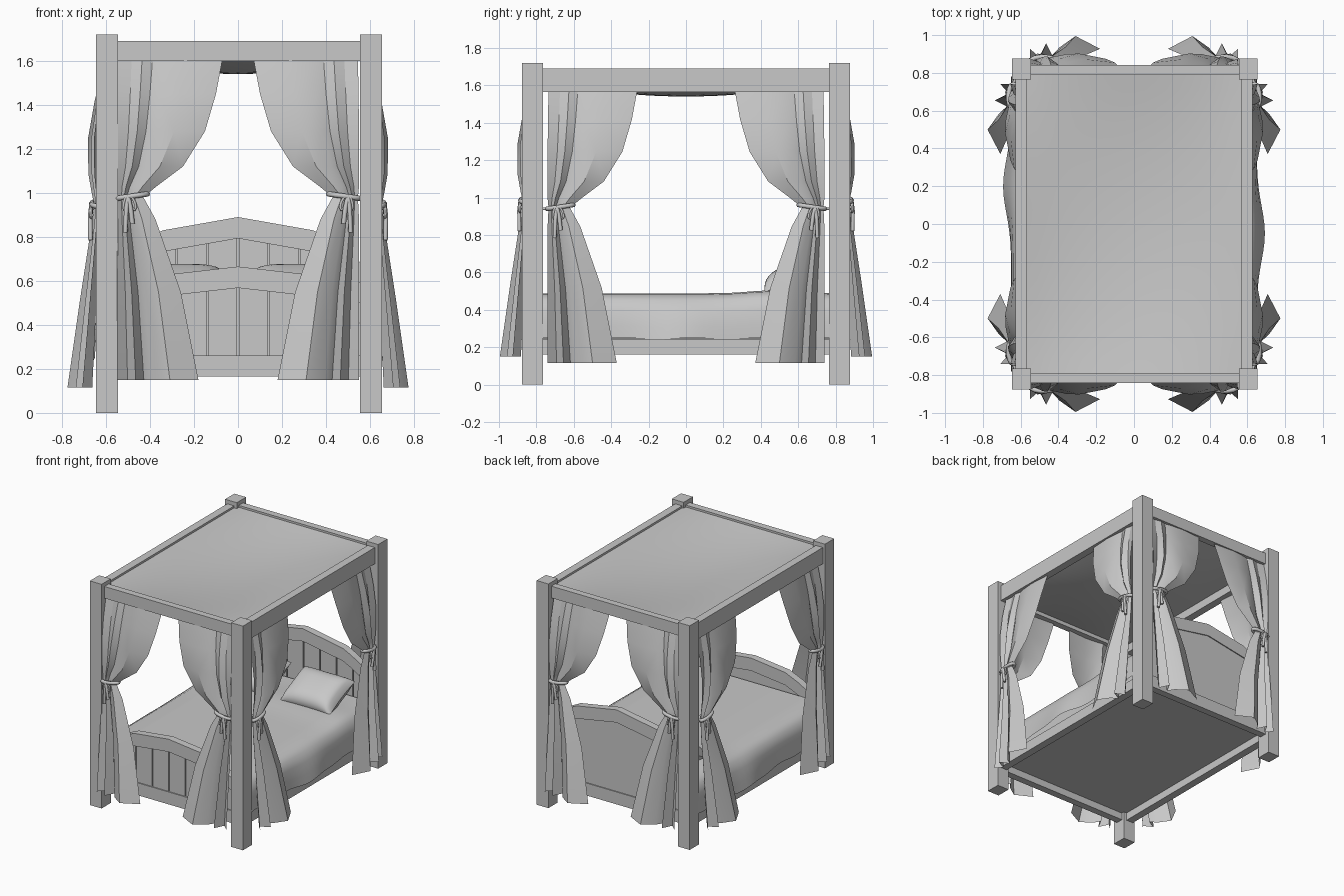
import bpy, bmesh, math
from mathutils import Matrix, Vector

if "Cube" in bpy.data.objects:
    bpy.data.objects.remove(bpy.data.objects["Cube"], do_unlink=True)

grey = bpy.data.materials.new("plain_grey")
grey.use_nodes = True
tone = (0.58, 0.58, 0.58, 1)
grey.diffuse_color = tone
grey.node_tree.nodes["Principled BSDF"].inputs["Base Color"].default_value = tone


def finish(name, bm, smooth=False):
    bmesh.ops.recalc_face_normals(bm, faces=bm.faces)
    mesh = bpy.data.meshes.new(name)
    bm.to_mesh(mesh)
    bm.free()
    mesh.materials.append(grey)
    ob = bpy.data.objects.new(name, mesh)
    bpy.context.collection.objects.link(ob)
    for p in mesh.polygons:
        p.use_smooth = smooth
    return ob


def box(name, x0, x1, y0, y1, z0, z1):
    bm = bmesh.new()
    bmesh.ops.create_cube(bm, size=1)
    for v in bm.verts:
        v.co = ((x0 + x1) / 2 + v.co.x * (x1 - x0),
                (y0 + y1) / 2 + v.co.y * (y1 - y0),
                (z0 + z1) / 2 + v.co.z * (z1 - z0))
    return finish(name, bm)


def prism(name, outline, y0, y1):
    """Extrude an x-z outline from y0 to y1."""
    bm = bmesh.new()
    face = bm.faces.new([bm.verts.new((x, y0, z)) for x, z in outline])
    new = bmesh.ops.extrude_face_region(bm, geom=[face])["geom"]
    bmesh.ops.translate(bm, vec=(0, y1 - y0, 0),
                        verts=[g for g in new if isinstance(g, bmesh.types.BMVert)])
    return finish(name, bm)


def loft(name, rows):
    """Skin rows of points with smooth quads."""
    bm = bmesh.new()
    grid = [[bm.verts.new(p) for p in row] for row in rows]
    for a, b in zip(grid, grid[1:]):
        for i in range(len(a) - 1):
            bm.faces.new((a[i], a[i + 1], b[i + 1], b[i]))
    return finish(name, bm, True)


def tube(name, points, radius, closed=False):
    curve = bpy.data.curves.new(name, "CURVE")
    curve.dimensions = "3D"
    curve.bevel_depth = radius
    curve.bevel_resolution = 1
    curve.use_fill_caps = True
    spline = curve.splines.new("POLY")
    spline.points.add(len(points) - 1)
    for p, co in zip(spline.points, points):
        p.co = (*co, 1)
    spline.use_cyclic_u = closed
    curve.materials.append(grey)
    ob = bpy.data.objects.new(name, curve)
    bpy.context.collection.objects.link(ob)


# Posts, canopy beams and bed rails
for sx in (-1, 1):
    for sy in (-1, 1):
        x, y = sx * 0.6 + 0.005, sy * 0.82
        box("post", x - 0.05, x + 0.05, y - 0.056, y + 0.056, 0, 1.72)
for s in (-1, 1):
    box("end_beam", -0.56, 0.56, s * 0.815 - 0.026, s * 0.815 + 0.026, 1.6, 1.69)
    box("side_beam", s * 0.597 - 0.03, s * 0.597 + 0.03, -0.77, 0.77, 1.565, 1.69)
    box("side_rail", s * 0.6 - 0.03, s * 0.6 + 0.03, -0.77, 0.77, 0.16, 0.24)
box("bed_base", -0.58, 0.58, -0.8, 0.8, 0.22, 0.245)
box("mattress", -0.56, 0.56, -0.78, 0.78, 0.245, 0.46)

# Padded canopy cloth: upper and lower sheet, both sagging
span = [i / 10 - 1 for i in range(21)]
for name, edge, sag in (("canopy_top", 1.675, 0.06), ("canopy_lining", 1.63, 0.09)):
    loft(name, [[(0.57 * u, 0.79 * v, edge - sag * (1 - u * u) * (1 - v * v))
                 for u in span] for v in span])


# Arched headboard and footboard with plank panels
def bed_end(name, half_arch, y):
    arch = [(-x, z) for x, z in reversed(half_arch[1:])] + half_arch
    lower = [(x, z - 0.097) for x, z in reversed(arch)]
    prism(name + "_arch", arch + lower, y - 0.028, y + 0.028)
    box(name + "_rail", -0.56, 0.56, y - 0.028, y + 0.028, 0.165, 0.26)

    def middle(x):
        for (xa, za), (xb, zb) in zip(half_arch, half_arch[1:]):
            if abs(x) <= xb:
                return za + (zb - za) * (abs(x) - xa) / (xb - xa) - 0.05
        return half_arch[-1][1] - 0.05

    for i in range(-4, 4):
        a, b = i * 0.14 + 0.004, (i + 1) * 0.14 - 0.004
        prism(name + "_plank", [(a, 0.2), (b, 0.2), (b, middle(b)), (a, middle(a))],
              y - 0.02, y + 0.005)
    prism(name + "_back_panel", [(x, z - 0.05) for x, z in arch] + [(0.56, 0.2), (-0.56, 0.2)],
          y + 0.005, y + 0.02)


bed_end("headboard", [(0, 0.89), (0.34, 0.83), (0.42, 0.79), (0.5, 0.74), (0.56, 0.68)], 0.815)
bed_end("footboard", [(0, 0.665), (0.29, 0.632), (0.4, 0.585), (0.48, 0.54), (0.56, 0.5)], -0.815)

# Blanket draped over both sides, bulging outward once on each side
half = [(0.65, 0.245), (0.648, 0.31), (0.64, 0.39), (0.62, 0.45), (0.57, 0.482), (0.45, 0.488), (0.2, 0.488)]
section = [(-x, z) for x, z in half] + [(x, z) for x, z in reversed(half)]
rows = []
for j in range(33):
    y = -0.78 + 1.56 * j / 32
    row = []
    for x, z in section:
        drop = max(0, (0.47 - z) / 0.22)
        side = 1 if x > 0 else -1
        bulge = math.exp(-((y - 0.075 + side * 0.125) / 0.2) ** 2)
        lift = 0.015 * math.exp(-((y - 0.45) / 0.16) ** 2) * (1 - min(drop, 1))
        row.append((x + side * 0.042 * bulge * drop, y,
                    z + lift + 0.007 * drop * math.sin(y * 17 + side)))
    rows.append(row)
loft("blanket", rows)

# Pillows leaning on the headboard
for s in (-1, 1):
    place = Matrix.Translation((s * 0.27, 0.575, 0.565)) @ Matrix.Rotation(math.radians(25), 4, "X")
    rows = []
    for k in range(33):
        a = math.tau * k / 32
        v = math.copysign(abs(math.cos(a)) ** 0.6, math.cos(a))
        rows.append([place @ Vector((0.215 * u * (1 - 0.05 * (1 - v * v)),
                                     0.17 * v * (1 - 0.05 * (1 - u * u)),
                                     0.085 * math.sin(a) * math.sqrt(max(0, 1 - u ** 4))))
                     for u in span])
    loft("pillow", rows)

# Curtain rows: height, outer edge, inner edge, distance out, pleat depth
drape = [(1.61, 0.545, 0.07, 0.82, 0.012), (1.45, 0.548, 0.1, 0.852, 0.02),
         (1.28, 0.55, 0.15, 0.872, 0.03), (1.12, 0.55, 0.25, 0.87, 0.03),
         (1.03, 0.55, 0.37, 0.862, 0.022), (0.98, 0.545, 0.43, 0.857, 0.016),
         (0.88, 0.55, 0.375, 0.862, 0.025), (0.55, 0.55, 0.26, 0.888, 0.05),
         (0.15, 0.55, 0.18, 0.92, 0.075)]
# Pleats from outer to inner edge: fraction across, fold
pleats = [(0, 0.1), (0.13, -0.5), (0.23, 0.5), (0.33, -0.5), (0.42, 0.2), (0.65, 1), (1, 0.1)]


def curtain(sx, sy, on_side):
    def put(s, d, z):
        if on_side:
            return (sx * (d - 0.22), sy * (s + 0.19), z - 0.035)
        return (sx * s, sy * d, z)

    rows = [[put(outer + (inner - outer) * t, out + depth * fold, z) for t, fold in pleats]
            for z, outer, inner, out, depth in drape]
    # Keep the pleat lines sharp and the fall of the cloth smooth
    loft("curtain", rows).data.set_sharp_from_angle(angle=math.radians(25))

    # Tie-back cord, knot loops and hanging ends
    ring = [put(0.482 + 0.07 * math.cos(a), 0.857 + 0.028 * math.sin(a), 0.985 - 0.01 * math.cos(a))
            for a in (math.tau * k / 14 for k in range(14))]
    tube("tie_back", ring, 0.013, True)
    tube("tie_cord", [put(0.55, 0.86, 0.975), put(0.6, 0.84, 0.975)], 0.008)
    for lean, end in ((-0.02, 0.86), (0.012, 0.82)):
        tube("tie_end", [put(0.5, 0.885, 0.985), put(0.5 + lean * 0.6, 0.892, 0.93),
                         put(0.5 + lean, 0.89, end)], 0.011)
        loop = [put(0.5 + lean * (1 - math.cos(a)) * 0.9, 0.888,
                    0.975 + 0.025 * math.sin(a) - 0.02 * (1 - math.cos(a)))
                for a in (math.tau * k / 8 for k in range(8))]
        tube("tie_loop", loop, 0.007, True)


for sx in (-1, 1):
    for sy in (-1, 1):
        for on_side in (False, True):
            curtain(sx, sy, on_side)
